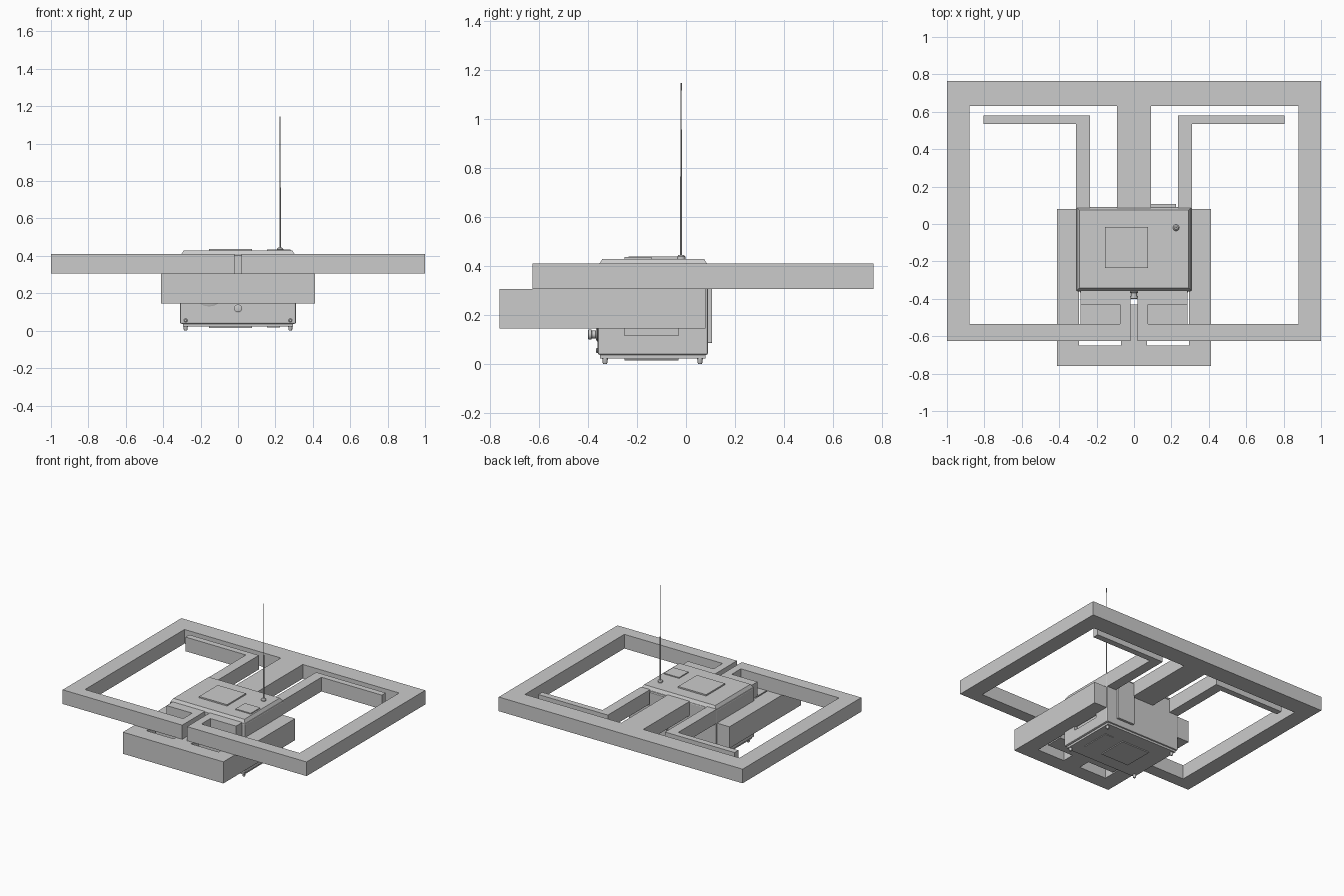
import bpy, bmesh, math

if "Cube" in bpy.data.objects:
    bpy.data.objects.remove(bpy.data.objects["Cube"])


def finish(name, bm):
    bmesh.ops.recalc_face_normals(bm, faces=bm.faces)
    me = bpy.data.meshes.new(name)
    bm.to_mesh(me)
    bm.free()
    ob = bpy.data.objects.new(name, me)
    bpy.context.collection.objects.link(ob)
    return ob


def box(name, x, y, z, bevel=0.0, taper=0.0):
    """Box from ranges; taper pulls the top edges inwards."""
    bm = bmesh.new()
    bmesh.ops.create_cube(bm, size=1)
    for v in bm.verts:
        t = taper if v.co.z > 0 else 0
        sx, sy = math.copysign(t, v.co.x), math.copysign(t, v.co.y)
        v.co = (x[0] + (v.co.x + .5) * (x[1] - x[0]) - sx,
                y[0] + (v.co.y + .5) * (y[1] - y[0]) - sy,
                z[0] + (v.co.z + .5) * (z[1] - z[0]))
    ob = finish(name, bm)
    if bevel:
        m = ob.modifiers.new("bevel", 'BEVEL')
        m.width, m.segments = bevel, 2
    return ob


def prism(name, pts, z0, z1):
    """Extrude a flat outline upwards."""
    bm = bmesh.new()
    f = bm.faces.new([bm.verts.new((x, y, z0)) for x, y in pts])
    r = bmesh.ops.extrude_face_region(bm, geom=[f])
    for v in r['geom']:
        if isinstance(v, bmesh.types.BMVert):
            v.co.z = z1
    return finish(name, bm)


def mirrored(half):
    return half + [(-x, y) for x, y in reversed(half) if x > 0]


def lathe(name, profile, loc, rot=(0, 0, 0), sides=24):
    """Turned part: profile is (radius, height) pairs."""
    bm = bmesh.new()
    rings = [[bm.verts.new((r * math.cos(2 * math.pi * i / sides),
                            r * math.sin(2 * math.pi * i / sides), h))
              for i in range(sides)] for r, h in profile]
    for a, b in zip(rings, rings[1:]):
        for i in range(sides):
            j = (i + 1) % sides
            bm.faces.new((a[i], a[j], b[j], b[i]))
    bm.faces.new(rings[0])
    bm.faces.new(rings[-1])
    ob = finish(name, bm)
    ob.location, ob.rotation_euler = loc, rot
    bpy.ops.object.select_all(action='DESELECT')
    ob.select_set(True)
    bpy.context.view_layer.objects.active = ob
    bpy.ops.object.shade_smooth_by_angle()
    return ob


# Upper strap frame with split front and inner tee ends
prism("upper_frame", mirrored([
    (1, .765), (1, -.625), (.02, -.625), (.02, -.358), (.285, -.358),
    (.285, -.43), (.075, -.43), (.075, -.535), (.88, -.535), (.88, .63),
    (.09, .63), (.09, .085)]), .305, .41)

# L-shaped rear arms
for s, side in ((-1, "left"), (1, "right")):
    prism("rear_arm_" + side, [(s * x, y) for x, y in (
        (.235, .085), (.235, .58), (.805, .58), (.805, .535),
        (.31, .535), (.31, .085))], .305, .41)

# Lower frame around the front of the case
prism("lower_frame", mirrored([
    (.412, -.76), (.412, .08), (.295, .08), (.295, -.65), (.07, -.65),
    (.07, -.56), (.285, -.56), (.285, -.43)]), .145, .305)

# Case body with recessed side grips
body = box("case_body", (-.31, .31), (-.36, .09), (.037, .405), .008)
for s, side in ((-1, "left"), (1, "right")):
    cut = box("grip_cutter_" + side, sorted((s * .285, s * .4)),
              (-.25, -.03), (.115, .27))
    cut.hide_render = True
    cut.hide_viewport = True
    cut.display_type = 'WIRE'
    m = body.modifiers.new("grip", 'BOOLEAN')
    m.object, m.operation = cut, 'DIFFERENCE'

# Lid, base plate and raised panels
box("case_lid", (-.305, .305), (-.355, .088), (.405, .428), taper=.014)
box("base_plate", (-.295, .295), (-.35, .08), (.022, .037))
box("top_panel", (-.155, .075), (-.235, -.015), (.42, .438))
box("top_small_panel", (.155, .28), (-.25, -.14), (.42, .435))
box("bottom_panel", (-.155, .075), (-.25, -.03), (.015, .03))
box("bottom_small_panel", (.155, .225), (-.25, -.03), (.017, .03))
box("rear_panel", (.085, .225), (.085, .107), (.085, .4), .004)

# Feet and front screws
for x in (-.28, .28):
    for y in (-.33, .057):
        lathe("foot", [(.007, 0), (.01, .006), (.012, .026)], (x, y, 0), sides=12)
    lathe("front_screw", [(.01, 0), (.01, .006), (.006, .009)],
          (x, -.358, .055), (math.pi / 2, 0, 0), 12)

# Front dial, cap and knob
face = (math.pi / 2, 0, 0)
lathe("front_dial", [(.09, 0), (.09, .006), (.08, .01)], (-.155, -.356, .22), face, 32)
lathe("front_cap", [(.028, 0), (.028, .006)], (.155, -.356, .12), face)
lathe("front_knob", [(.025, 0), (.025, .01), (.016, .012), (.016, .028),
                     (.021, .03), (.021, .042), (.014, .044)], (0, -.356, .12), face)

# Telescopic antenna
lathe("antenna_base", [(.017, 0), (.017, .012), (.01, .02)], (.225, -.02, .425), sides=16)
lathe("antenna_rod", [(.004, 0), (.004, .33), (.003, .33), (.003, .52), (.002, .52),
                      (.002, .68), (.003, .68), (.003, .71)], (.225, -.02, .435), sides=8)
